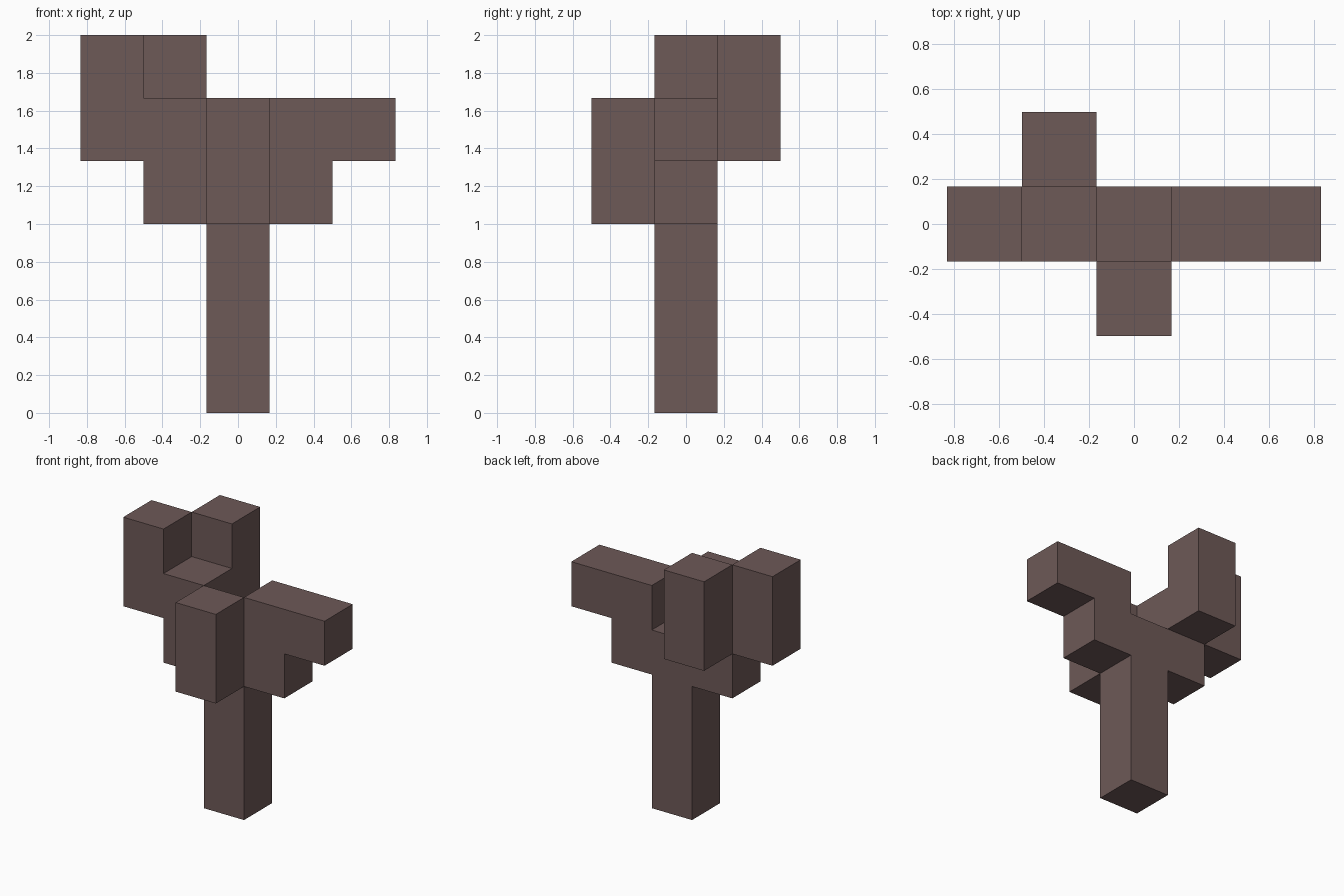
import bpy
import bmesh

cube = bpy.data.objects.get("Cube")
if cube:
    bpy.data.objects.remove(cube, do_unlink=True)

U = 1 / 3  # edge length of one block

# Single bark colour
bark = bpy.data.materials.new("dark_bark_brown")
bark.use_nodes = True
colour = (0.155, 0.100, 0.096, 1)
bark.diffuse_color = colour
bark.node_tree.nodes["Principled BSDF"].inputs["Base Color"].default_value = colour
bark.node_tree.nodes["Principled BSDF"].inputs["Roughness"].default_value = 0.9


def extrude_profile(name, profile, row):
    """Extrude an x-z outline, in block units, through one row of blocks."""
    bm = bmesh.new()
    front = (row - 0.5) * U
    face = bm.faces.new([bm.verts.new((x * U, front, z * U)) for x, z in profile])
    result = bmesh.ops.extrude_face_region(bm, geom=[face])
    moved = [v for v in result["geom"] if isinstance(v, bmesh.types.BMVert)]
    bmesh.ops.translate(bm, verts=moved, vec=(0, U, 0))
    bmesh.ops.recalc_face_normals(bm, faces=bm.faces)
    mesh = bpy.data.meshes.new(name)
    bm.to_mesh(mesh)
    bm.free()
    mesh.materials.append(bark)
    obj = bpy.data.objects.new(name, mesh)
    bpy.context.collection.objects.link(obj)
    return obj


def upright(name, column, row, bottom, top):
    """A square post standing in one column of blocks."""
    a, b = column - 0.5, column + 0.5
    return extrude_profile(name, [(a, bottom), (b, bottom), (b, top), (a, top)], row)


# Trunk with its stepped left and right branches
extrude_profile("trunk_and_side_branches", [
    (-0.5, 0), (0.5, 0), (0.5, 3), (1.5, 3), (1.5, 4), (2.5, 4), (2.5, 5),
    (0.5, 5), (0.5, 4), (-0.5, 4), (-0.5, 5), (-1.5, 5), (-1.5, 6),
    (-2.5, 6), (-2.5, 4), (-1.5, 4), (-1.5, 3), (-0.5, 3)], 0)

# Short upright branches on the front and back
upright("front_branch", 0, -1, 3, 5)
upright("back_branch", -1, 1, 4, 6)
